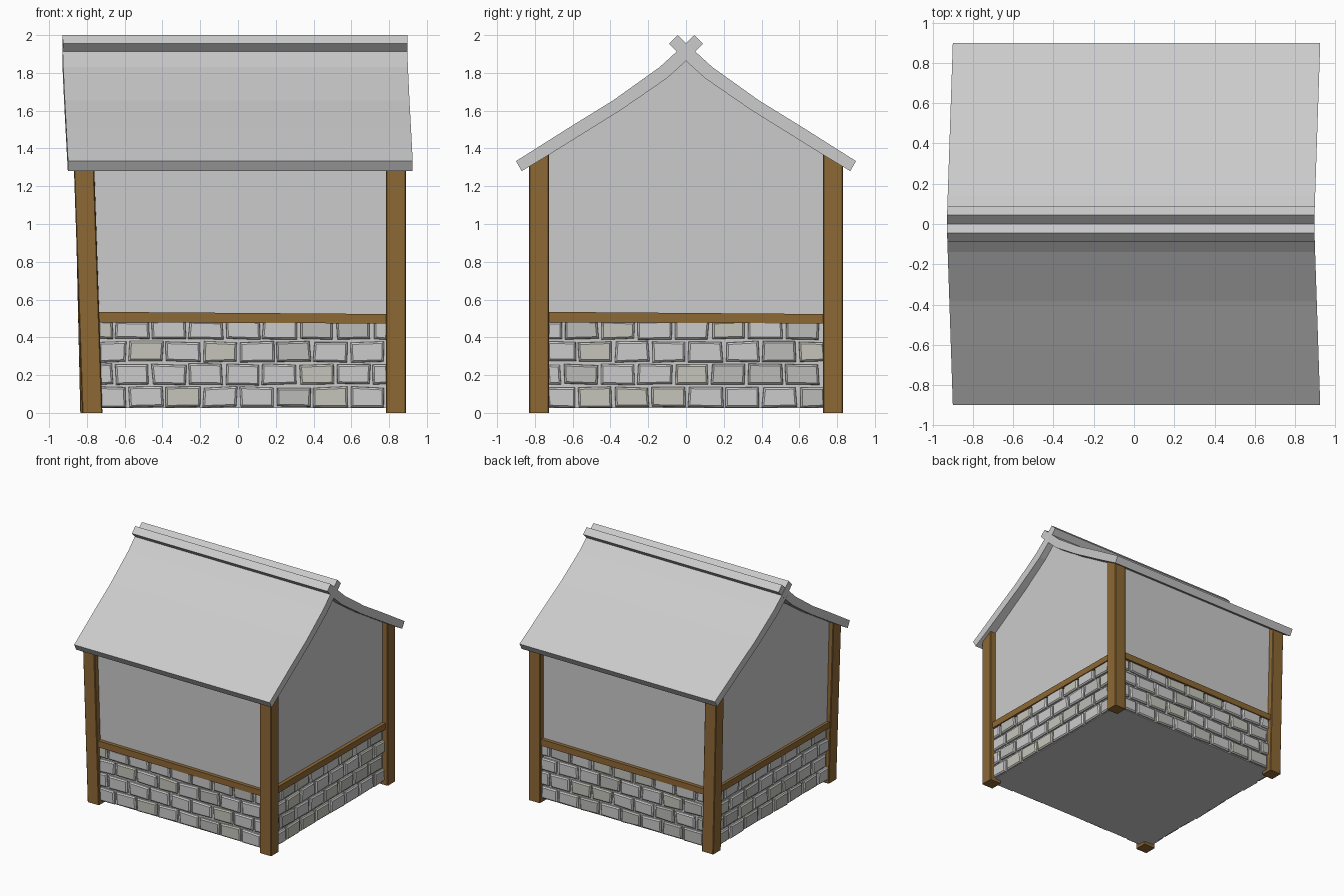
import bpy, bmesh, random
from mathutils import Vector, Matrix

if "Cube" in bpy.data.objects:
    bpy.data.objects.remove(bpy.data.objects["Cube"])

random.seed(4)


def material(name, color):
    m = bpy.data.materials.new(name)
    m.diffuse_color = (*color, 1)
    m.use_nodes = True
    m.node_tree.nodes["Principled BSDF"].inputs["Base Color"].default_value = m.diffuse_color
    return m


WOOD = material("wood", (0.27, 0.14, 0.035))
STONES = [material("stone_grey", (0.62, 0.62, 0.63)),
          material("stone_dark", (0.5, 0.5, 0.48)),
          material("stone_tan", (0.56, 0.56, 0.5))]


def finish(bm, name, mats=()):
    bmesh.ops.recalc_face_normals(bm, faces=bm.faces)
    mesh = bpy.data.meshes.new(name)
    bm.to_mesh(mesh)
    bm.free()
    for m in mats:
        mesh.materials.append(m)
    ob = bpy.data.objects.new(name, mesh)
    bpy.context.collection.objects.link(ob)
    return ob


def loft(bm, a, b):
    """Closed solid between two matching outlines."""
    va, vb = [bm.verts.new(p) for p in a], [bm.verts.new(p) for p in b]
    faces = [bm.faces.new(va), bm.faces.new(vb[::-1])]
    n = len(va)
    for i in range(n):
        j = (i + 1) % n
        faces.append(bm.faces.new((va[i], vb[i], vb[j], va[j])))
    return faces


# Roof: two curved slabs crossing at the ridge, leaning slightly in x
slab = [(-0.045, 2.0), (0.05, 1.912), (0.14, 1.83), (0.385, 1.655), (0.62, 1.51), (0.9, 1.333),
        (0.87, 1.28), (0.72, 1.37), (0.35, 1.60), (0.1, 1.772), (0, 1.863), (-0.09, 1.955)]
for side, name in ((-1, "roof_front"), (1, "roof_back")):
    bm = bmesh.new()
    ends = [[(x - 0.03 * (1 - abs(y) / 0.9), side * y, z) for y, z in slab]
            for x in (-0.9, 0.925)]
    loft(bm, *ends)
    finish(bm, name)

# House body: solid gabled walls tucked just under the roof
half = [(0.785, 0.025), (0.785, 1.335), (0.72, 1.375), (0.35, 1.605), (0.1, 1.777), (0, 1.87)]
outline = half + [(-y, z) for y, z in half[-2::-1]]
bm = bmesh.new()
loft(bm, [(-0.795 - 0.025 * z, y, z) for y, z in outline], [(0.84, y, z) for y, z in outline])
finish(bm, "walls")


# Corner posts: (outer x at bottom and top, side signs)
def post(name, x_bottom, x_top, sy):
    w = 0.107

    def ring(x, z_out, z_in):
        return [(x, sy * 0.83, z_out), (x + w, sy * 0.83, z_out),
                (x + w, sy * 0.725, z_in), (x, sy * 0.725, z_in)]
    bm = bmesh.new()
    loft(bm, ring(x_bottom, 0, 0), ring(x_top, 1.33, 1.395))
    bmesh.ops.bevel(bm, geom=[e for e in bm.edges if abs(e.verts[0].co.z - e.verts[1].co.z) > 1],
                    offset=0.005, segments=1, affect='EDGES')
    finish(bm, name, [WOOD])


post("post_front_left", -0.825, -0.87, -1)
post("post_back_left", -0.835, -0.865, 1)
post("post_front_right", 0.783, 0.783, -1)
post("post_back_right", 0.783, 0.783, 1)


# Rail and stonework in wall space: u along the wall, v outward, w up
def dress_wall(name, u0, u1, frame):
    bm = bmesh.new()
    loft(bm, [(u0 - 0.03, -0.01, 0.48), (u0 - 0.03, 0.03, 0.48),
              (u0 - 0.03, 0.03, 0.535), (u0 - 0.03, -0.01, 0.535)],
         [(u1 + 0.03, -0.01, 0.473), (u1 + 0.03, 0.03, 0.473),
          (u1 + 0.03, 0.03, 0.523), (u1 + 0.03, -0.01, 0.523)])
    bm.transform(frame)
    finish(bm, name + "_rail", [WOOD])

    bm = bmesh.new()
    pitch, gap = 0.195, 0.016
    for row in range(4):
        z0 = 0.03 + row * 0.12
        z1 = min(z0 + 0.107, 0.485)
        u = u0 - (0.04 if row % 2 == 0 else 0.115)
        while u < u1:
            a, b = max(u, u0 - 0.01), min(u + pitch - gap, u1 + 0.01)
            u += pitch
            if b - a < 0.03:
                continue

            def ring(v, inset):
                return [Vector((p, v, q)) for p, q in
                        ((a + inset, z0 + inset), (b - inset, z0 + inset),
                         (b - inset, z1 - inset), (a + inset, z1 - inset))]
            jit = [Vector((random.uniform(-.006, .006), 0, random.uniform(-.005, .005)))
                   for _ in range(4)]
            base = [p + j for p, j in zip(ring(-0.01, 0), jit)]
            top = [p + j for p, j in zip(ring(random.uniform(0.017, 0.023), 0.002), jit)]
            faces = loft(bm, base, top)
            tone = random.choice((0, 0, 0, 1, 2))
            for f in faces:
                f.material_index = tone
            # chipped front edges
            edges = [e for e in faces[1].edges]
            bmesh.ops.bevel(bm, geom=edges, offset=0.009, segments=1,
                            affect='EDGES', material=tone)
    bm.transform(frame)
    finish(bm, name + "_stones", STONES)


def wall_frame(origin, along, out):
    m = Matrix((along, out, (0, 0, 1))).transposed().to_4x4()
    m.translation = origin
    return m


dress_wall("front", -0.73, 0.785, wall_frame((0, -0.785, 0), (1, 0, 0), (0, -1, 0)))
dress_wall("back", -0.785, 0.73, wall_frame((0, 0.785, 0), (-1, 0, 0), (0, 1, 0)))
dress_wall("right", -0.725, 0.725, wall_frame((0.84, 0, 0), (0, 1, 0), (1, 0, 0)))
dress_wall("left", -0.725, 0.725, wall_frame((-0.8, 0, 0), (0, -1, 0), (-1, 0, 0)))
